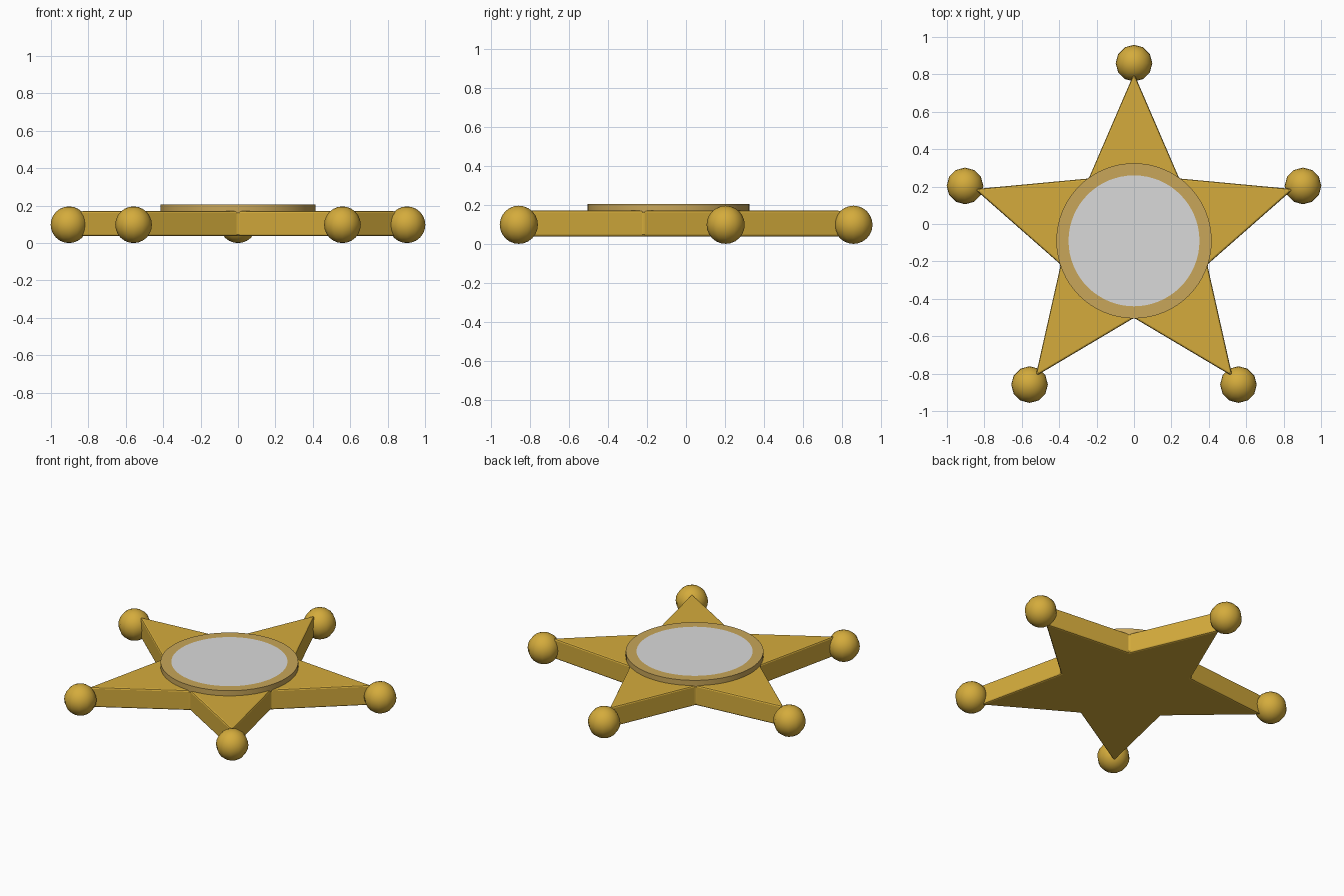
import bpy, bmesh, math

if "Cube" in bpy.data.objects:
    bpy.data.objects.remove(bpy.data.objects["Cube"])

CY = -0.09          # centre of the star in y


def material(name, rgb):
    m = bpy.data.materials.new(name)
    m.diffuse_color = (*rgb, 1)
    m.use_nodes = True
    m.node_tree.nodes["Principled BSDF"].inputs["Base Color"].default_value = m.diffuse_color
    return m


gold = material("gold", (0.66, 0.41, 0.045))
tan = material("pale_gold", (0.58, 0.38, 0.10))
silver = material("silver", (0.70, 0.70, 0.70))


def finish(bm, name, mats, smooth):
    bmesh.ops.recalc_face_normals(bm, faces=bm.faces)
    me = bpy.data.meshes.new(name)
    bm.to_mesh(me)
    bm.free()
    for m in mats:
        me.materials.append(m)
    for p in me.polygons:
        p.use_smooth = smooth
    ob = bpy.data.objects.new(name, me)
    bpy.context.collection.objects.link(ob)
    return ob


# Five-pointed star plate with softened edges
bm = bmesh.new()
verts = []
for i in range(10):
    r = 0.895 if i % 2 == 0 else 0.412
    a = math.pi / 2 + i * math.pi / 5
    verts.append(bm.verts.new((r * math.cos(a), CY + r * math.sin(a), 0.037)))
face = bm.faces.new(verts)
ext = bmesh.ops.extrude_face_region(bm, geom=[face])
for v in ext["geom"]:
    if isinstance(v, bmesh.types.BMVert):
        v.co.z = 0.171
star = finish(bm, "star_plate", [gold], False)
bev = star.modifiers.new("soft_edges", "BEVEL")
bev.width = 0.01
bev.segments = 2

# Ball on every tip
for i in range(5):
    a = math.pi / 2 + i * math.tau / 5
    bm = bmesh.new()
    bmesh.ops.create_uvsphere(bm, u_segments=12, v_segments=12, radius=0.098)
    ball = finish(bm, "tip_ball_%d" % (i + 1), [gold], True)
    ball.location = (0.95 * math.cos(a), CY + 0.95 * math.sin(a), 0.098)

# Raised round medallion: pale gold rim with a silver face inset in its top
bm = bmesh.new()
bmesh.ops.create_cone(bm, cap_ends=True, segments=64, radius1=0.415,
                      radius2=0.415, depth=0.045)
bm.faces.ensure_lookup_table()
top = max(bm.faces, key=lambda f: f.calc_center_median().z)
bmesh.ops.inset_region(bm, faces=[top], thickness=0.065)
top.material_index = 1
medallion = finish(bm, "medallion", [tan, silver], True)
medallion.location = (0, CY, 0.183)
for p in medallion.data.polygons:
    p.use_smooth = abs(p.normal.z) < 0.5
